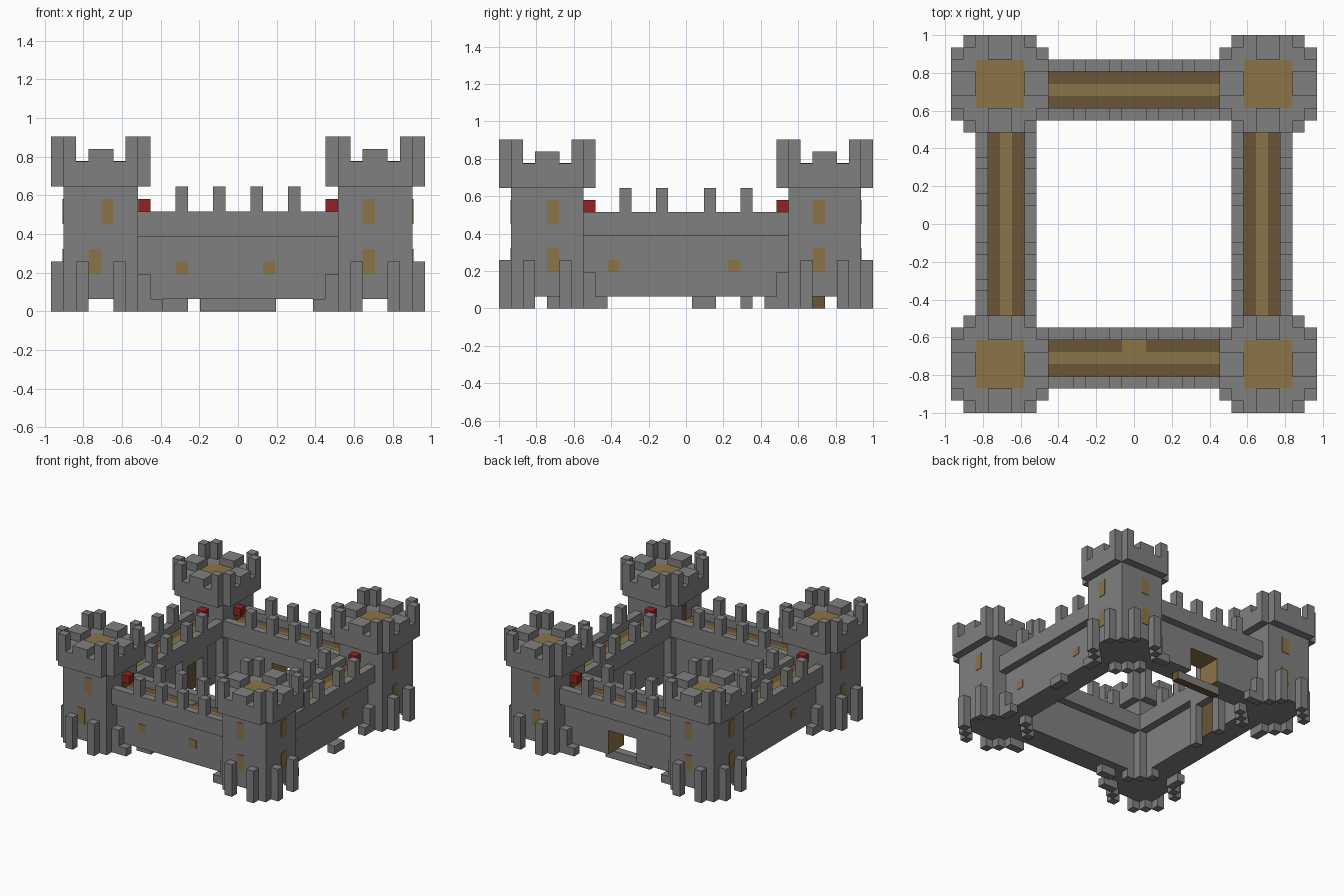
import bpy
import bmesh
from mathutils import Vector

default = bpy.data.objects.get("Cube")
if default:
    bpy.data.objects.remove(default, do_unlink=True)

UNIT = 2 / 31      # edge of one stone block
THIN = 0.06        # painted plate thickness, in blocks


def material(name, red, green, blue):
    mat = bpy.data.materials.new(name)
    mat.use_nodes = True
    mat.diffuse_color = (red, green, blue, 1)
    mat.node_tree.nodes["Principled BSDF"].inputs["Base Color"].default_value = (red, green, blue, 1)
    return mat


stone = material("grey stone", 0.216, 0.216, 0.216)
gold = material("light wood", 0.258, 0.178, 0.065)
brown = material("dark wood", 0.147, 0.093, 0.04)
red = material("red cloth", 0.3, 0.015, 0.015)


def build(name, mat, boxes):
    """One object from boxes given as (low corner, high corner) in blocks."""
    bm = bmesh.new()
    for a, b in boxes:
        low = Vector(map(min, a, b)) * UNIT
        high = Vector(map(max, a, b)) * UNIT
        verts = bmesh.ops.create_cube(bm, size=1)["verts"]
        for v in verts:
            v.co = (low + high) / 2 + v.co * (high - low)
    mesh = bpy.data.meshes.new(name)
    bm.to_mesh(mesh)
    bm.free()
    mesh.materials.append(mat)
    obj = bpy.data.objects.new(name, mesh)
    bpy.context.collection.objects.link(obj)
    return obj


# Corner towers, described with positive local axes pointing outwards
def tower(label, sx, sy):
    cx, cy = 11 * sx, 11.5 * sy

    def box(x0, x1, y0, y1, z0, z1):
        return ((cx + sx * x0, cy + sy * y0, z0), (cx + sx * x1, cy + sy * y1, z1))

    build(label + "_body", stone, [box(-3, 3, -3, 3, 1, 10)])
    build(label + "_platform", stone,
          [box(-3, 3, -4, 4, 10, 12), box(-4, -3, -3, 3, 10, 12), box(3, 4, -3, 3, 10, 12)])
    merlons, buttresses, feet = [], [], []
    for i in (-1, 1):
        # Wide merlon in the middle of each edge
        merlons.append(box(-1, 1, 2 * i, 4 * i, 12, 13))
        merlons.append(box(2 * i, 4 * i, -1, 1, 12, 13))
        top = 4 if i > 0 else 3
        for j in (-1, 1):
            # Paired tall merlons at each corner
            merlons.append(box(2 * i, 3 * i, 3 * j, 4 * j, 12, 14))
            merlons.append(box(3 * i, 4 * i, 2 * j, 3 * j, 12, 14))
            # Buttresses on each side and a foot under each corner
            buttresses.append(box(3 * i, 4 * i, j, 2 * j, 0, top))
            buttresses.append(box(j, 2 * j, 3 * i, 4 * i, 0, top))
            feet.append(box(2 * i, 3 * i, 2 * j, 3 * j, 0, 1))
    feet += [box(-5, -4, 1, 2, 0, 1), box(1, 2, -5, -4, 0, 1)]
    build(label + "_merlons", stone, merlons)
    build(label + "_buttresses", stone, buttresses)
    build(label + "_feet", stone, feet)
    build(label + "_floor", gold, [box(-2, 2, -2, 2, 12, 12 + THIN)])

    # Narrow windows on the two outer faces
    shift = 1 if (sx, sy) == (-1, -1) else 0
    windows = []
    for z, offset in ((7, 0), (3, shift)):
        windows.append(box(offset - 1, offset, 3, 3 + THIN, z, z + 2))
        windows.append(box(3, 3 + THIN, -1, 0, z, z + 2))
    build(label + "_windows", gold, windows)

    # Doors onto the wall walks, with small red awnings
    build(label + "_doors", brown,
          [box(-3, -3 - THIN, -1, 0, 7, 9), box(-1, 0, -3, -3 - THIN, 7, 9)])
    awnings = [box(-1, 0, -3, -4, 8, 9)]
    if (sx, sy) != (1, -1):
        awnings.append(box(-3, -4, -1, 0, 8, 9))
    build(label + "_awnings", red, awnings)


for sx, side in ((-1, "right"), (1, "left")):
    for sy, end in ((-1, "front"), (1, "back")):
        tower(f"{end}_{side}_tower", sx, sy)


# Walls: 'along' runs between towers, 'across' runs outwards
def wall(label, axis, sign, inner, half, merlon_starts, slits, gate=False):
    def box(a0, a1, c0, c1, z0, z1):
        p, q = sign * (inner + c0), sign * (inner + c1)
        if axis == "x":
            return ((a0, p, z0), (a1, q, z1))
        return ((p, a0, z0), (q, a1, z1))

    if gate:
        lower = [box(-half, -2, 1, 4, 1, 6), box(2, half, 1, 4, 1, 6),
                 box(-2, 2, 1, 4, 4, 6)]
        build("gate_lining", gold, [
            box(-2, THIN - 2, 1, 4, 1, 4), box(2 - THIN, 2, 1, 4, 1, 4),
            box(-2, 2, 1, 4, 4 - THIN, 4)])
        build("gate_step", stone, [box(-3, 3, 2, 3, THIN, 1)])
        build("gate_step_boards", brown, [
            box(-3, 3, 2, 3, 0, THIN), box(-3, -3 - THIN, 2, 3, 0, 1),
            box(3, 3 + THIN, 2, 3, 0, 1)])
    else:
        lower = [box(-half, half, 1, 4, 1, 6)]
    build(label + "_lower", stone, lower)
    build(label + "_walk_slab", stone, [box(-half, half, 0, 5, 6, 7)])
    build(label + "_parapets", stone,
          [box(-half, half, c, c + 1, 7, 8) for c in (0, 4)])
    build(label + "_merlons", stone,
          [box(a, a + 1, c, c + 1, 8, 10) for a in merlon_starts for c in (0, 4)])

    # Plank walk with a pale central strip
    build(label + "_dark_planks", brown,
          [box(-half, half, c, c + 1, 7, 7 + THIN) for c in (1, 3)])
    pale = [box(-half, half, 2, 3, 7, 7 + THIN)]
    if label == "front_wall":
        pale.append(box(-1, 1, 1, 2, 7, 7 + 2 * THIN))
    build(label + "_pale_planks", gold, pale)
    if slits:
        build(label + "_slits", gold, [box(a, a + 1, 4, 4 + THIN, 3, 4) for a in slits])


across = (-5, -2, 1, 4)
sideways = (-5.5, -2.5, 1.5, 4.5)
wall("front_wall", "x", -1, 8.5, 8, across, (-5, 2))
wall("back_wall", "x", 1, 8.5, 8, across, (), gate=True)
wall("left_wall", "y", 1, 8, 8.5, sideways, (-6.5, 3.5))
wall("right_wall", "y", -1, 8, 8.5, sideways, (-4.5, 5.5))

# Door frame on the courtyard side of the right wall
build("courtyard_door_frame", stone, [
    ((-9, 0.5, 0), (-8, 1.5, 5)), ((-9, 4.5, 0), (-8, 5.5, 5)),
    ((-9, 0.5, 5), (-8, 5.5, 6))])
build("courtyard_door", brown, [((-9, 1.5, 1), (THIN - 9, 4.5, 5))])

# Loose footing stones below the walls
build("footing_stones", stone, [
    ((12, 0.5, 0), (13, 2.5, 1)), ((-6, -11.5, 0), (-4, -10.5, 1))])
